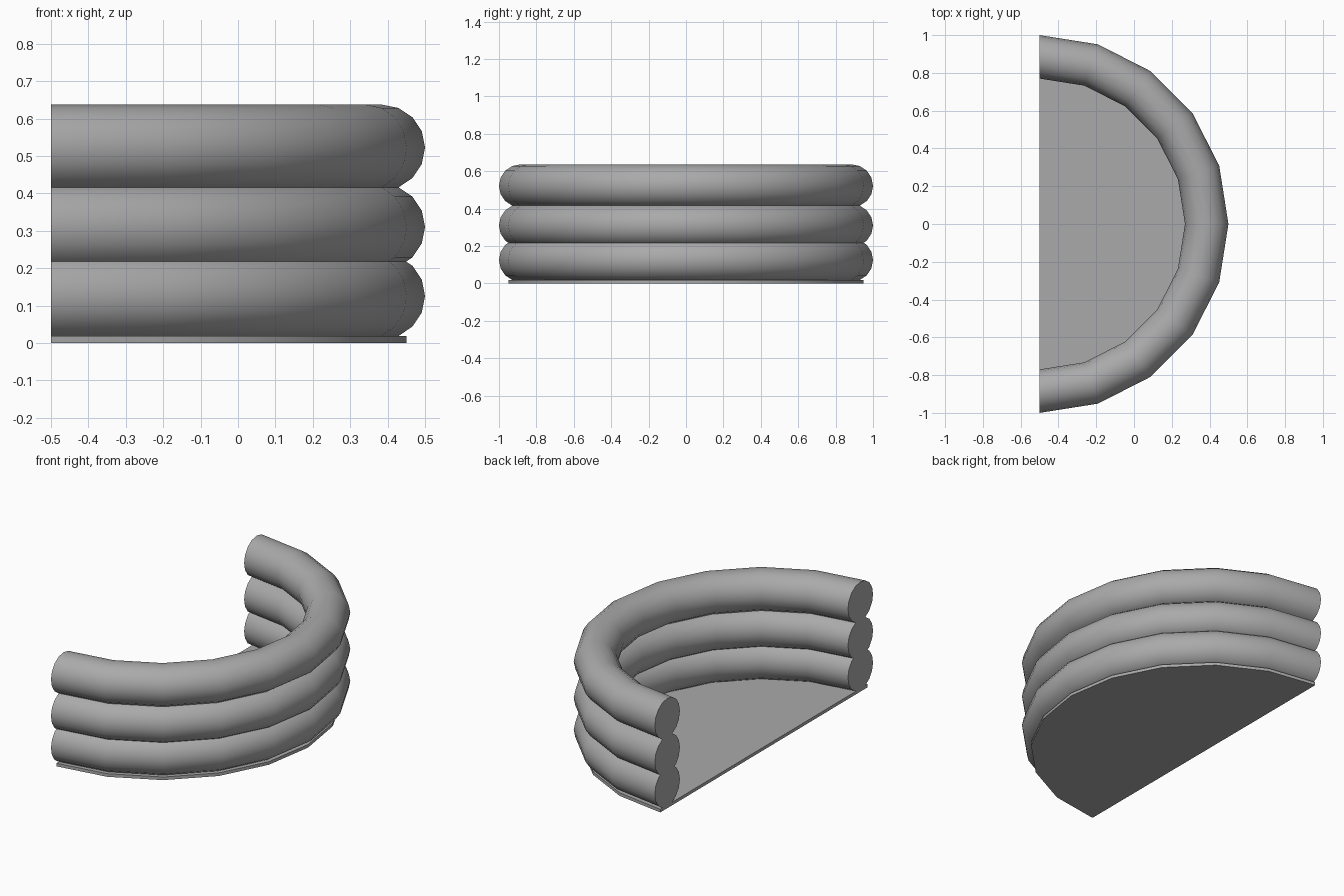
import bpy, bmesh
from math import pi, radians
from mathutils import Matrix, Vector

cube = bpy.data.objects.get("Cube")
if cube:
    bpy.data.objects.remove(cube, do_unlink=True)

CENTRE_X = -0.5      # straight cut side of the half circle
STEPS = 10           # segments around the half circle
TUBE = 0.115         # tube radius
RING = 1 - TUBE      # radius of the tube's centre line

grey = bpy.data.materials.new("grey")
grey.use_nodes = True
grey.diffuse_color = (0.4, 0.4, 0.4, 1)
grey.node_tree.nodes["Principled BSDF"].inputs["Base Color"].default_value = (0.4, 0.4, 0.4, 1)


def add_object(name, bm):
    bmesh.ops.recalc_face_normals(bm, faces=bm.faces)
    mesh = bpy.data.meshes.new(name)
    bm.to_mesh(mesh)
    bm.free()
    mesh.materials.append(grey)
    obj = bpy.data.objects.new(name, mesh)
    bpy.context.collection.objects.link(obj)
    bpy.ops.object.select_all(action='DESELECT')
    obj.select_set(True)
    bpy.context.view_layer.objects.active = obj
    bpy.ops.object.shade_smooth_by_angle(angle=radians(35))
    return obj


def half_ring(name, z):
    """Round section swept through half a turn, with flat end caps."""
    bm = bmesh.new()
    place = Matrix.Translation((CENTRE_X, -RING, z)) @ Matrix.Rotation(pi / 2, 4, 'Y')
    bmesh.ops.create_circle(bm, segments=16, radius=TUBE, matrix=place)
    bmesh.ops.spin(bm, geom=bm.verts[:] + bm.edges[:], cent=(CENTRE_X, 0, 0),
                   axis=(0, 0, 1), angle=pi, steps=STEPS)
    bmesh.ops.holes_fill(bm, edges=[e for e in bm.edges if e.is_boundary], sides=0)
    return add_object(name, bm)


def half_disc(name, radius, height):
    """Half-round plate standing on the ground."""
    bm = bmesh.new()
    rim = [bm.verts.new(Vector((CENTRE_X, 0, 0)) +
                        Matrix.Rotation(pi * i / STEPS, 3, 'Z') @ Vector((0, -radius, 0)))
           for i in range(STEPS + 1)]
    base = bm.faces.new(rim)
    top = bmesh.ops.extrude_face_region(bm, geom=[base], use_keep_orig=True)["geom"]
    bmesh.ops.translate(bm, vec=(0, 0, height),
                        verts=[v for v in top if isinstance(v, bmesh.types.BMVert)])
    return add_object(name, bm)


# Floor and three stacked tubes
half_disc("floor_plate", 0.95, 0.018)
for name, z in (("lower_tube", 0.125), ("middle_tube", 0.31), ("upper_tube", 0.522)):
    half_ring(name, z)
